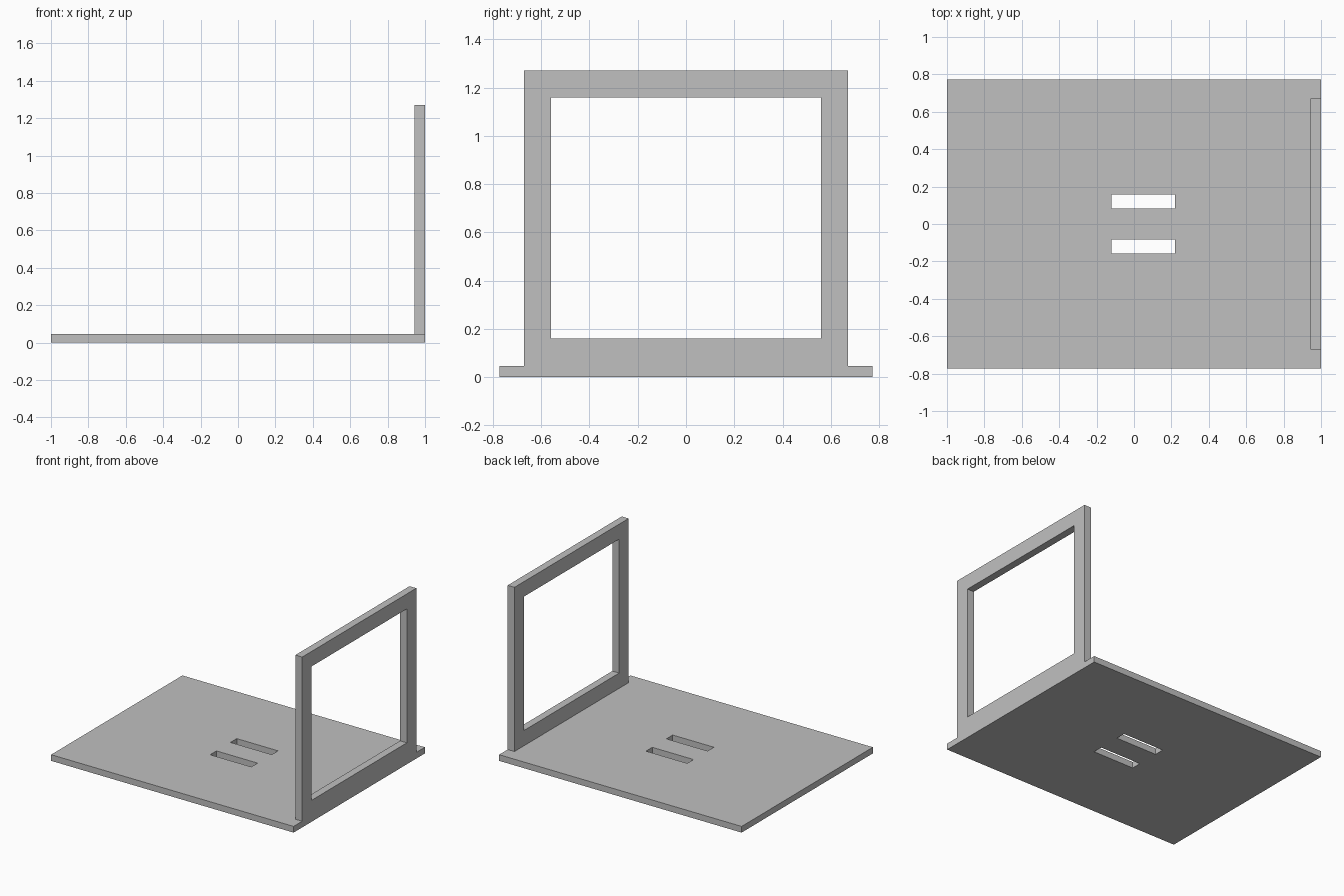
import bpy
import bmesh
from mathutils import Vector

cube = bpy.data.objects.get("Cube")
if cube:
    bpy.data.objects.remove(cube, do_unlink=True)

GREY = (0.53, 0.53, 0.53, 1.0)
grey = bpy.data.materials.new("plain grey")
grey.use_nodes = True
grey.diffuse_color = GREY
grey.node_tree.nodes["Principled BSDF"].inputs["Base Color"].default_value = GREY


def pierced_plate(name, us, vs, holes, to_point, thickness):
    """Flat plate on the grid lines us x vs, leaving out the hole cells, then thickened."""
    bm = bmesh.new()
    grid = [[bm.verts.new(to_point(u, v)) for v in vs] for u in us]
    for i in range(len(us) - 1):
        for j in range(len(vs) - 1):
            if (i, j) not in holes:
                bm.faces.new((grid[i][j], grid[i + 1][j],
                              grid[i + 1][j + 1], grid[i][j + 1]))
    sheet = bmesh.ops.extrude_face_region(bm, geom=bm.faces[:], use_keep_orig=True)
    moved = [g for g in sheet["geom"] if isinstance(g, bmesh.types.BMVert)]
    bmesh.ops.translate(bm, verts=moved, vec=Vector(thickness))
    bmesh.ops.recalc_face_normals(bm, faces=bm.faces[:])
    mesh = bpy.data.meshes.new(name)
    bm.to_mesh(mesh)
    bm.free()
    mesh.materials.append(grey)
    obj = bpy.data.objects.new(name, mesh)
    bpy.context.scene.collection.objects.link(obj)
    return obj


BASE_T = 0.046
FRAME_T = 0.056

# Base plate with two parallel slots
pierced_plate("base_plate",
              (-1, -0.12, 0.22, 1),
              (-0.773, -0.157, -0.083, 0.083, 0.157, 0.773),
              {(1, 1), (1, 3)},
              lambda x, y: (x, y, 0), (0, 0, BASE_T))

# Upright frame, flush with the end of the base
pierced_plate("upright_frame",
              (-0.672, -0.56, 0.56, 0.672),
              (BASE_T, 0.16, 1.158, 1.27),
              {(1, 1)},
              lambda y, z: (1, y, z), (-FRAME_T, 0, 0))
